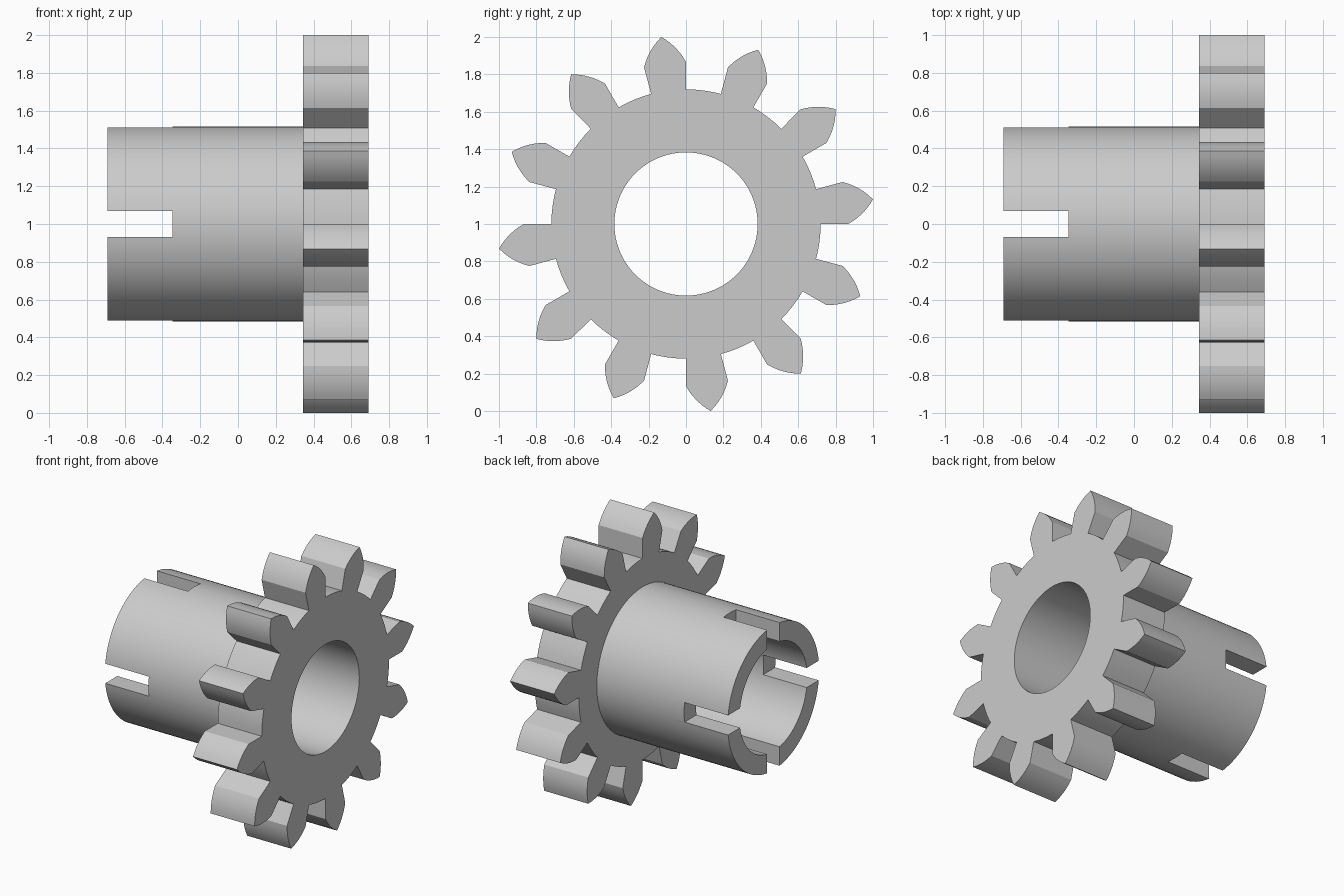
import bpy, bmesh
from math import pi, cos, sin, radians
from mathutils import Matrix

cube = bpy.data.objects.get("Cube")
if cube:
    bpy.data.objects.remove(cube, do_unlink=True)

TEETH = 12
ROOT, SHOULDER, TIP = 0.72, 0.867, 1.0086
HUB, BORE = 0.517, 0.383
LEFT, RIGHT, GEAR_BACK, SLOT_END = 0.692, -0.692, 0.344, -0.347
SLOT_WIDTH = 0.14

grey = bpy.data.materials.new("plain grey")
grey.use_nodes = True
colour = (0.6, 0.6, 0.6, 1)
grey.diffuse_color = colour
grey.node_tree.nodes["Principled BSDF"].inputs["Base Color"].default_value = colour


def finish(bm, name):
    bmesh.ops.recalc_face_normals(bm, faces=bm.faces)
    mesh = bpy.data.meshes.new(name)
    bm.to_mesh(mesh)
    bm.free()
    mesh.materials.append(grey)
    obj = bpy.data.objects.new(name, mesh)
    bpy.context.collection.objects.link(obj)
    obj.location.z = 1
    return obj


def prism(name, points, x0, x1):
    """Solid of a (y, z) outline extruded along x."""
    bm = bmesh.new()
    face = bm.faces.new([bm.verts.new((x0, y, z)) for y, z in points])
    moved = bmesh.ops.extrude_face_region(bm, geom=[face])["geom"]
    verts = [v for v in moved if isinstance(v, bmesh.types.BMVert)]
    bmesh.ops.translate(bm, verts=verts, vec=(x1 - x0, 0, 0))
    return finish(bm, name)


def polar(radius, degrees):
    return radius * cos(radians(degrees)), radius * sin(radians(degrees))


def circle(radius, count=96):
    return [polar(radius, 360 * i / count) for i in range(count)]


def flank(start, end, bulge, steps=6):
    """Slightly convex line between two points, without its end point."""
    dy, dz = end[0] - start[0], end[1] - start[1]
    out = []
    for i in range(steps):
        t = i / steps
        b = 4 * bulge * t * (1 - t)
        out.append((start[0] + dy * t + dz * b, start[1] + dz * t - dy * b))
    return out


# Gear outline: radial tooth sides, convex pointed tips, round root
outline = []
pitch = 360 / TEETH
half = pitch / 2
for k in range(TEETH):
    a = k * pitch
    low, tip, high = polar(SHOULDER, a), polar(TIP, a + half / 2), polar(SHOULDER, a + half)
    outline.append(polar(ROOT, a))
    outline += flank(low, tip, 0.07) + flank(tip, high, 0.07) + [high]
    outline += [polar(ROOT, a + half + half * i / 4) for i in range(4)]
gear = prism("pinion_gear", outline, GEAR_BACK, LEFT)

# Sleeve, bore and crossed end slots
sleeve = prism("sleeve", circle(HUB), RIGHT, GEAR_BACK + 0.1)
bore = prism("bore_cutter", circle(BORE), -1, 1)
w = SLOT_WIDTH / 2
bar = [(-1, -w), (1, -w), (1, w), (-1, w)]
slot_y = prism("slot_cutter_across", bar, -1, SLOT_END)
slot_z = prism("slot_cutter_upright", [(-z, y) for y, z in bar], -1, SLOT_END)

tools = [(sleeve, 'UNION'), (bore, 'DIFFERENCE'),
         (slot_y, 'DIFFERENCE'), (slot_z, 'DIFFERENCE')]
for tool, operation in tools:
    tool.hide_render = True
    mod = gear.modifiers.new(tool.name, 'BOOLEAN')
    mod.object, mod.operation, mod.solver = tool, operation, 'EXACT'

# Bake the cuts, drop the helpers and smooth the curved walls
bpy.context.view_layer.update()
depsgraph = bpy.context.evaluated_depsgraph_get()
baked = bpy.data.meshes.new_from_object(gear.evaluated_get(depsgraph))
gear.modifiers.clear()
gear.data = baked
for tool, _ in tools:
    bpy.data.objects.remove(tool, do_unlink=True)
bpy.ops.object.select_all(action='DESELECT')
gear.select_set(True)
bpy.context.view_layer.objects.active = gear
bpy.ops.object.shade_smooth_by_angle(angle=radians(25))
